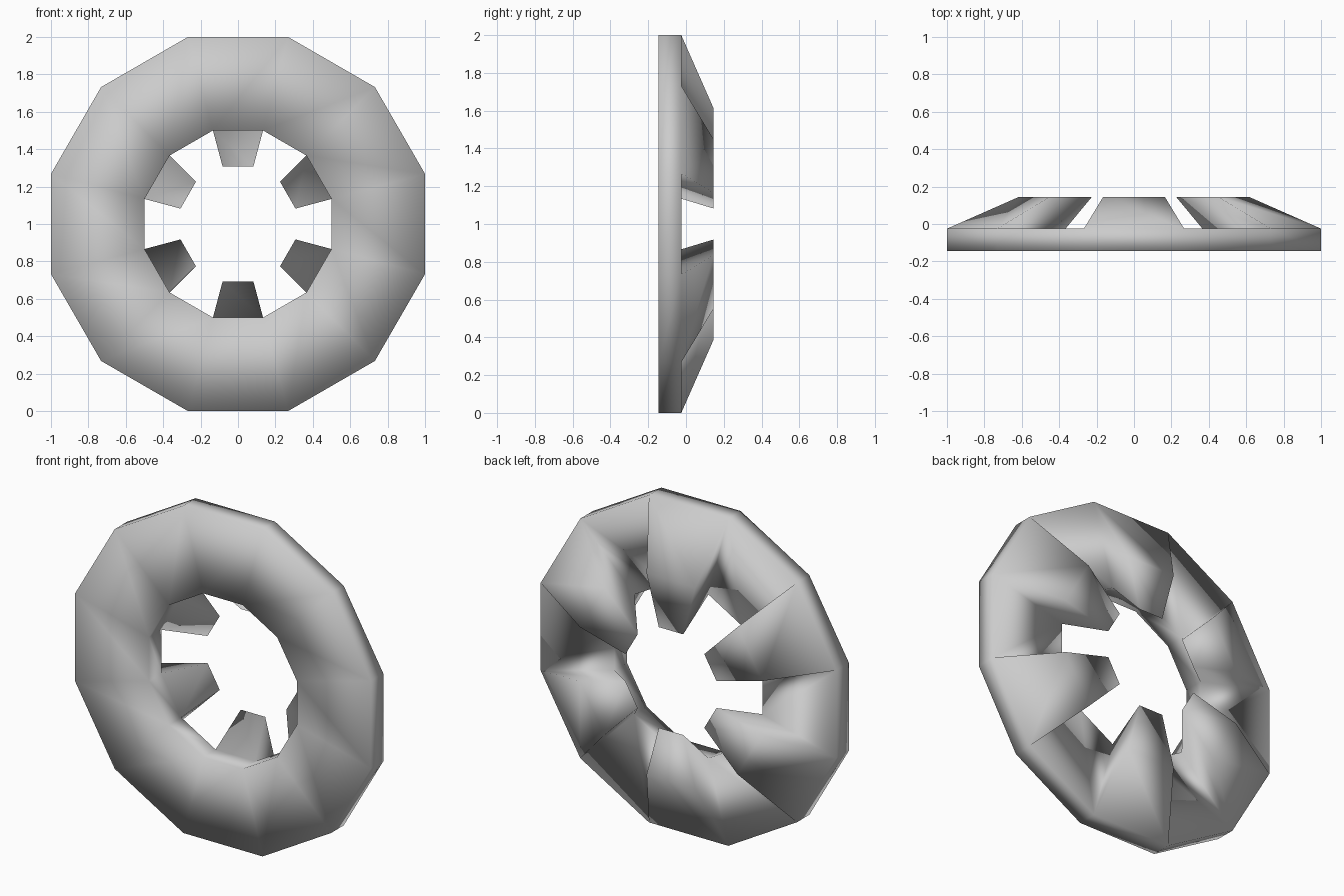
import bpy, bmesh
from math import cos, sin, pi

if "Cube" in bpy.data.objects:
    bpy.data.objects.remove(bpy.data.objects["Cube"])

SIDES = 12
R_OUT = 1 / cos(pi / SIDES)      # flats touch radius 1
R_IN = 0.5 / cos(pi / SIDES)
Y_FRONT, Y_BACK, Y_TIP = -0.145, -0.025, 0.145
TIP_SCALE = 0.615

bm = bmesh.new()


def loop(radius, y):
    """Ring of vertices around the y axis, flats at top and bottom."""
    return [bm.verts.new((radius * cos(a), y, 1 + radius * sin(a)))
            for a in ((i + 0.5) * 2 * pi / SIDES for i in range(SIDES))]


# Flat ring: front face and inner/outer walls
fo, fi = loop(R_OUT, Y_FRONT), loop(R_IN, Y_FRONT)
bo, bi = loop(R_OUT, Y_BACK), loop(R_IN, Y_BACK)
for i in range(SIDES):
    j = (i + 1) % SIDES
    for a, b in ((fo, fi), (fi, bi), (fo, bo)):
        bm.faces.new((a[i], a[j], b[j], b[i]))

    base = [bo[i], bo[j], bi[j], bi[i]]
    # Segments alternate between plain back face and a tooth leaning inwards
    if i % 2:
        bm.faces.new(base)
    else:
        tip = [bm.verts.new((v.co.x * TIP_SCALE, Y_TIP,
                             1 + (v.co.z - 1) * TIP_SCALE)) for v in base]
        bm.faces.new(tip)
        for k in range(4):
            n = (k + 1) % 4
            bm.faces.new((base[k], base[n], tip[n], tip[k]))

bmesh.ops.recalc_face_normals(bm, faces=bm.faces)
for f in bm.faces:
    f.smooth = True

mesh = bpy.data.meshes.new("toothed_ring")
bm.to_mesh(mesh)
bm.free()
bpy.context.collection.objects.link(bpy.data.objects.new("toothed_ring", mesh))
